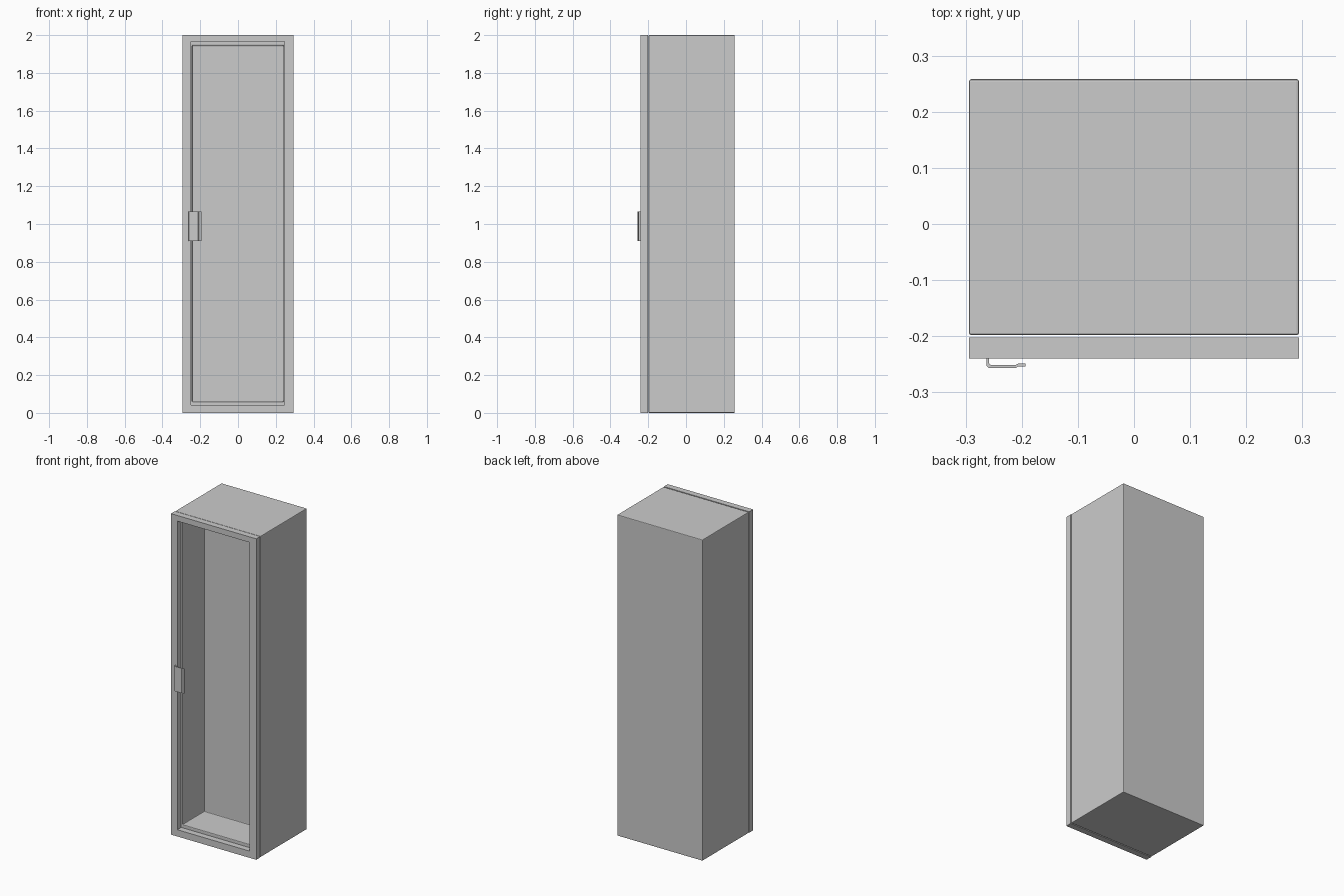
import bpy
import bmesh

cube = bpy.data.objects.get("Cube")
if cube:
    bpy.data.objects.remove(cube, do_unlink=True)

grey = bpy.data.materials.new("light grey metal")
grey.use_nodes = True
colour = (0.6, 0.6, 0.6, 1)
grey.diffuse_color = colour
grey.node_tree.nodes["Principled BSDF"].inputs["Base Color"].default_value = colour


def make_object(name, bm):
    bmesh.ops.recalc_face_normals(bm, faces=bm.faces)
    mesh = bpy.data.meshes.new(name)
    bm.to_mesh(mesh)
    bm.free()
    mesh.materials.append(grey)
    obj = bpy.data.objects.new(name, mesh)
    bpy.context.collection.objects.link(obj)
    return obj


def loft_rectangles(name, steps, closed):
    """Join upright rectangles, each given as (x0, x1, z0, z1) and a depth y."""
    bm = bmesh.new()
    rings = [[bm.verts.new(p) for p in ((x0, y, z0), (x1, y, z0), (x1, y, z1), (x0, y, z1))]
             for (x0, x1, z0, z1), y in steps]
    pairs = list(zip(rings, rings[1:]))
    if closed:
        pairs.append((rings[-1], rings[0]))
    else:
        bm.faces.new(rings[0])
        bm.faces.new(rings[-1])
    for a, b in pairs:
        for i in range(4):
            j = (i + 1) % 4
            bm.faces.new((a[i], a[j], b[j], b[i]))
    return make_object(name, bm)


def add_bevel(obj, width, segments):
    mod = obj.modifiers.new("soft edges", "BEVEL")
    mod.width = width
    mod.segments = segments
    mod.limit_method = "ANGLE"


outer = (-0.294, 0.294, 0, 2)
cavity = (-0.243, 0.241, 0.06, 1.945)
opening = (-0.25, 0.246, 0.042, 1.965)

# Cabinet body with a shallow compartment
body = loft_rectangles("cabinet_body", [(outer, 0.258), (outer, -0.198),
                                        (cavity, -0.198), (cavity, 0.015)], False)
add_bevel(body, 0.004, 2)

# Open door frame, set just ahead of the body
loft_rectangles("door_frame", [(outer, -0.202), (outer, -0.24),
                               (opening, -0.24), (opening, -0.202)], True)

# Bent plate handle with a thinner gripping edge
profile = [(-0.263, -0.239), (-0.263, -0.252), (-0.259, -0.257), (-0.211, -0.257),
           (-0.207, -0.254), (-0.193, -0.254), (-0.193, -0.249), (-0.207, -0.249),
           (-0.211, -0.251), (-0.256, -0.251), (-0.258, -0.249), (-0.258, -0.239)]
bm = bmesh.new()
face = bm.faces.new([bm.verts.new((x, y, 0.91)) for x, y in profile])
result = bmesh.ops.extrude_face_region(bm, geom=[face])
top = [v for v in result["geom"] if isinstance(v, bmesh.types.BMVert)]
bmesh.ops.translate(bm, verts=top, vec=(0, 0, 0.155))
make_object("door_handle", bm)
